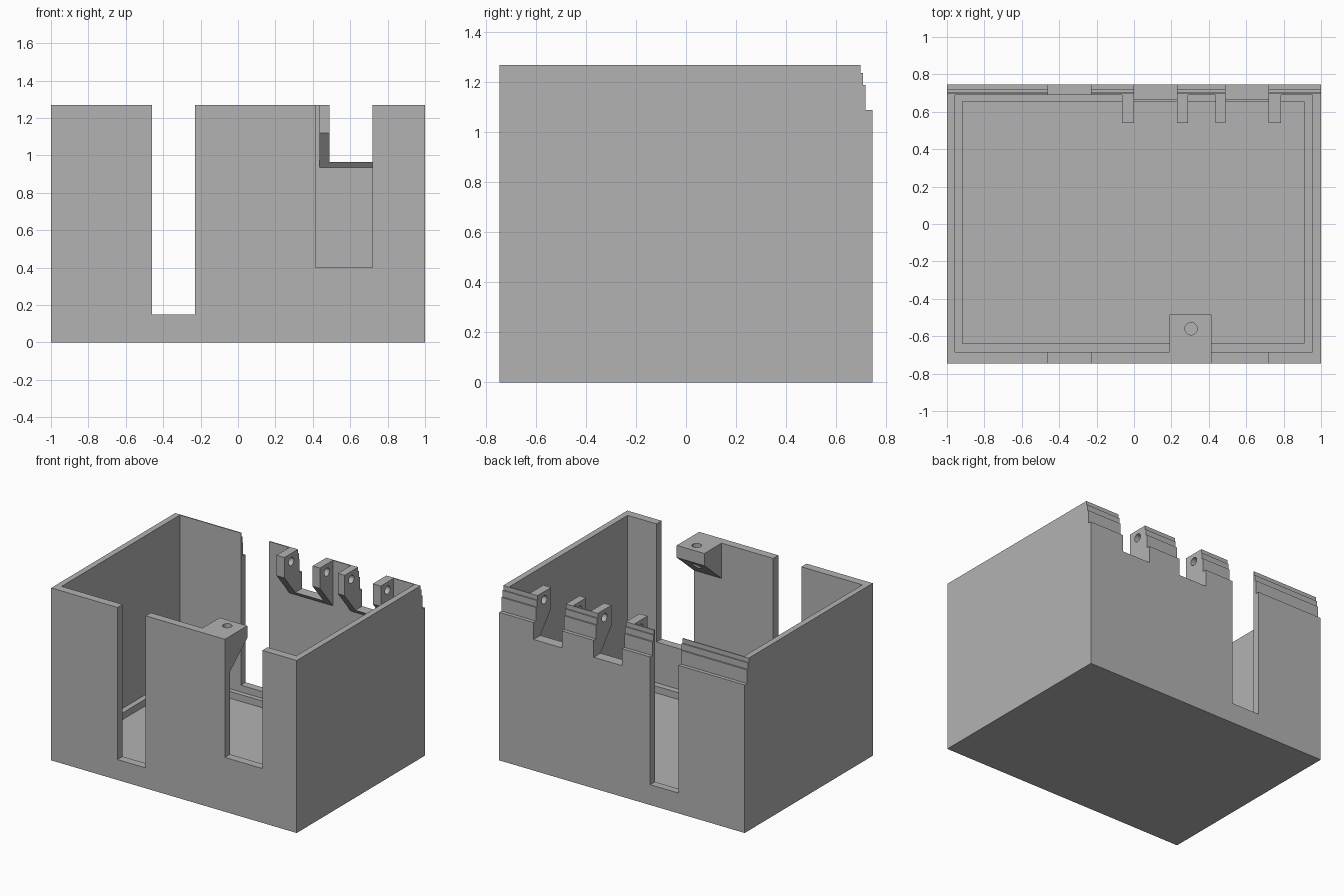
import bpy, bmesh, math
from mathutils import Matrix

if "Cube" in bpy.data.objects:
    bpy.data.objects.remove(bpy.data.objects["Cube"])

grey = bpy.data.materials.new("grey plastic")
grey.diffuse_color = (0.45, 0.45, 0.45, 1)
grey.use_nodes = True
grey.node_tree.nodes["Principled BSDF"].inputs["Base Color"].default_value = grey.diffuse_color


def prism(name, x0, x1, profile):
    """Extrude a (y, z) profile along x."""
    bm = bmesh.new()
    face = bm.faces.new([bm.verts.new((x0, y, z)) for y, z in profile])
    out = bmesh.ops.extrude_face_region(bm, geom=[face])
    verts = [v for v in out["geom"] if isinstance(v, bmesh.types.BMVert)]
    bmesh.ops.translate(bm, verts=verts, vec=(x1 - x0, 0, 0))
    return finish(name, bm)


def box(name, x0, x1, y0, y1, z0, z1):
    return prism(name, x0, x1, [(y0, z0), (y1, z0), (y1, z1), (y0, z1)])


def rod(name, center, radius, length, axis):
    bm = bmesh.new()
    m = Matrix.Translation(center)
    if axis == "X":
        m = m @ Matrix.Rotation(math.pi / 2, 4, "Y")
    bmesh.ops.create_cone(bm, cap_ends=True, segments=24, radius1=radius,
                          radius2=radius, depth=length, matrix=m)
    return finish(name, bm)


def finish(name, bm):
    bmesh.ops.recalc_face_normals(bm, faces=bm.faces)
    mesh = bpy.data.meshes.new(name)
    bm.to_mesh(mesh)
    bm.free()
    mesh.materials.append(grey)
    ob = bpy.data.objects.new(name, mesh)
    bpy.context.collection.objects.link(ob)
    return ob


def combine(target, tool, operation):
    """Apply a boolean and remove the tool object."""
    mod = target.modifiers.new("boolean", "BOOLEAN")
    mod.operation, mod.object, mod.solver = operation, tool, "EXACT"
    bpy.context.view_layer.objects.active = target
    bpy.ops.object.modifier_apply(modifier=mod.name)
    bpy.data.objects.remove(tool)


def cut(tool):
    combine(case, tool, "DIFFERENCE")


def add(tool):
    combine(case, tool, "UNION")


# case body, its back edge stepped inwards to receive a lid
case = prism("case", -1, 1, [
    (-0.745, 0), (0.745, 0), (0.745, 1.09), (0.718, 1.09), (0.718, 1.19),
    (0.707, 1.19), (0.707, 1.237), (0.698, 1.237), (0.698, 1.27), (-0.745, 1.27)])

# cavity with a low ledge around the floor
cut(box("cavity", -0.957, 0.955, -0.685, 0.69, 0.1, 1.5))
cut(box("floor_recess", -0.917, 0.91, -0.64, 0.655, 0.05, 0.3))

# tall slots through front and back, and a wide front opening
cut(box("front_slot", -0.46, -0.23, -0.9, -0.6, 0.15, 1.5))
cut(box("back_slot", -0.46, -0.23, 0.6, 0.9, 0.15, 1.5))
cut(box("front_opening", 0.415, 0.72, -0.9, -0.6, 0.4, 1.5))

# screw block on the front wall
add(prism("screw_block", 0.19, 0.415, [
    (-0.715, 1.27), (-0.485, 1.27), (-0.485, 1.18), (-0.685, 1.01), (-0.715, 1.01)]))
cut(rod("screw_hole", (0.305, -0.56, 1.2), 0.033, 0.5, "Z"))

# two hinge brackets, each notched into a pair of drilled lugs
for x0, x1, n0, n1 in ((-0.065, 0.29, 0, 0.23), (0.435, 0.785, 0.49, 0.72)):
    add(prism("hinge_bracket", x0, x1, [
        (0.54, 1.27), (0.54, 1.12), (0.69, 0.935), (0.695, 0.935), (0.695, 1.27)]))
    cut(box("hinge_notch", n0, n1, 0.5, 0.9, 0.965, 1.5))
    cut(rod("hinge_hole", ((x0 + x1) / 2, 0.62, 1.21), 0.03, 0.45, "X"))

# smooth only the round holes
bpy.ops.object.select_all(action="DESELECT")
case.select_set(True)
bpy.context.view_layer.objects.active = case
bpy.ops.object.shade_smooth_by_angle(angle=math.radians(25))
